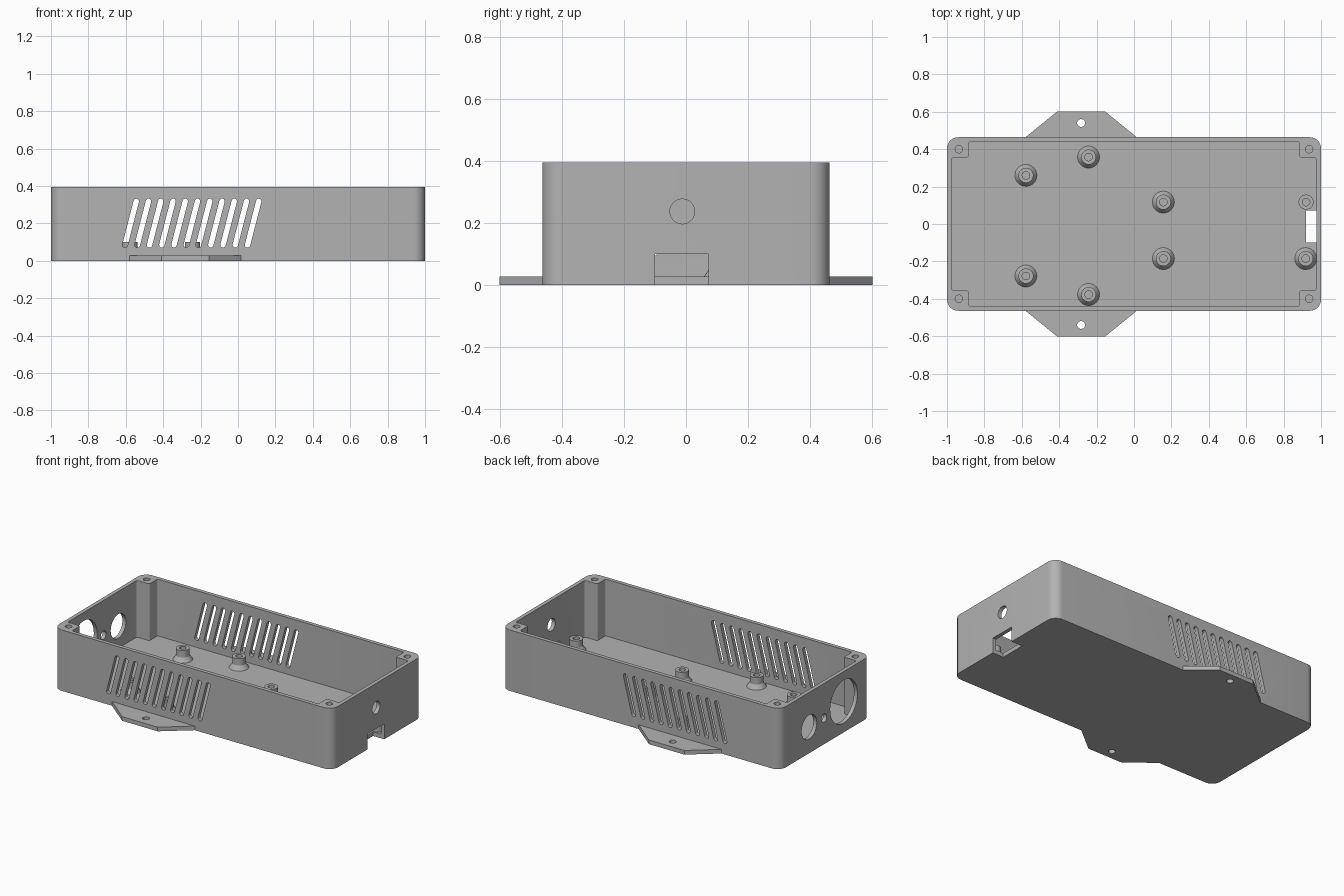
import bpy, bmesh, math
from mathutils import Vector

cube = bpy.data.objects.get("Cube")
if cube:
    bpy.data.objects.remove(cube, do_unlink=True)

grey = bpy.data.materials.new("plain grey")
grey.use_nodes = True
GREY = (0.45, 0.45, 0.45, 1)
grey.diffuse_color = GREY
grey.node_tree.nodes["Principled BSDF"].inputs["Base Color"].default_value = GREY

L, W, H = 1.0, 0.464, 0.395      # half length, half width, height
WALL, FLOOR = 0.025, 0.027


def make_object(name, bm):
    bmesh.ops.recalc_face_normals(bm, faces=bm.faces)
    mesh = bpy.data.meshes.new(name)
    bm.to_mesh(mesh)
    bm.free()
    mesh.materials.append(grey)
    obj = bpy.data.objects.new(name, mesh)
    bpy.context.collection.objects.link(obj)
    return obj


def add_prism(bm, points, lo, hi, axis="z"):
    """Extrude a flat outline along one axis."""
    place = {"x": lambda a, b: (lo, a, b),
             "y": lambda a, b: (a, lo, b),
             "z": lambda a, b: (a, b, lo)}[axis]
    face = bm.faces.new([bm.verts.new(place(a, b)) for a, b in points])
    out = bmesh.ops.extrude_face_region(bm, geom=[face])
    step = Vector([hi - lo if axis == c else 0 for c in "xyz"])
    bmesh.ops.translate(bm, vec=step, verts=[v for v in out["geom"]
                                             if isinstance(v, bmesh.types.BMVert)])


def rounded(points, r, steps=8):
    """Round each right-angled corner of an outline."""
    result = []
    for i, p in enumerate(points):
        p = Vector(p)
        u = (Vector(points[i - 1]) - p).normalized()
        v = (Vector(points[(i + 1) % len(points)]) - p).normalized()
        centre = p + r * (u + v)
        for k in range(steps + 1):
            t = math.pi / 2 * k / steps
            result.append(centre - r * (v * math.cos(t) + u * math.sin(t)))
    return result


def rect(x0, x1, y0, y1):
    return [(x0, y0), (x1, y0), (x1, y1), (x0, y1)]


def circle(x, y, r, n=32):
    return [(x + r * math.cos(2 * math.pi * k / n),
             y + r * math.sin(2 * math.pi * k / n)) for k in range(n)]


def slot(x0, z0, x1, z1, r, n=8):
    """Outline of a slanted slot with round ends."""
    a = math.atan2(z1 - z0, x1 - x0)
    points = []
    for x, z, start in ((x1, z1, a - math.pi / 2), (x0, z0, a + math.pi / 2)):
        for k in range(n + 1):
            t = start + math.pi * k / n
            points.append((x + r * math.cos(t), z + r * math.sin(t)))
    return points


def boolean(target, bm, operation):
    """Apply a boolean and drop the helper."""
    helper = make_object("helper", bm)
    mod = target.modifiers.new("boolean", "BOOLEAN")
    mod.operation, mod.object, mod.solver = operation, helper, "EXACT"
    graph = bpy.context.evaluated_depsgraph_get()
    mesh = bpy.data.meshes.new_from_object(target.evaluated_get(graph))
    target.modifiers.clear()
    target.data = mesh
    bpy.data.objects.remove(helper, do_unlink=True)


# Outer body
bm = bmesh.new()
add_prism(bm, rounded(rect(-L, L, -W, W), 0.06), 0, H)
case = make_object("case_shell", bm)

# Mounting tabs at front and back
for side in (-1, 1):
    bm = bmesh.new()
    add_prism(bm, [(-0.55, side * 0.44), (-0.58, side * W), (-0.41, side * 0.602),
                   (-0.155, side * 0.602), (0.015, side * W), (-0.015, side * 0.44)],
              0, FLOOR)
    boolean(case, bm, "UNION")

# Cavity, leaving a screw post in each corner
ix, iy, px, py = L - WALL, W - WALL, 0.885, 0.355
bm = bmesh.new()
add_prism(bm, rounded([(ix, -py), (ix, py), (px, py), (px, iy), (-px, iy), (-px, py),
                       (-ix, py), (-ix, -py), (-px, -py), (-px, -iy), (px, -iy),
                       (px, -py)], 0.012, 4), FLOOR, H + 0.1)
boolean(case, bm, "DIFFERENCE")

# All openings
bm = bmesh.new()
for i in range(11):                                   # slanted vents, both long walls
    x = -0.604 + i * 0.0655
    add_prism(bm, slot(x, 0.085, x + 0.06, 0.318, 0.0145), -0.55, 0.55, "y")
for y, z, r in ((-0.19, 0.2, 0.14), (0.012, 0.17, 0.027), (0.165, 0.17, 0.078)):
    add_prism(bm, circle(y, z, r), -1.1, -0.95, "x")  # left wall sockets
add_prism(bm, circle(-0.012, 0.237, 0.04), 0.95, 1.1, "x")
add_prism(bm, rect(-0.1, 0.072, -0.05, 0.1), 0.92, 1.1, "x")
for sy in (-1, 1):
    add_prism(bm, circle(-0.283, sy * 0.54, 0.021), -0.1, 0.1)
    for sx in (-1, 1):                                # screw holes in the posts
        add_prism(bm, circle(sx * 0.936, sy * 0.4, 0.02, 24), 0.2, H + 0.1)
boolean(case, bm, "DIFFERENCE")


def standoff(name, x, y, base):
    """Turned board support with a blind bore."""
    profile = [(0, 0.04), (0.02, 0.04), (0.02, 0.1), (0.04, 0.1),
               (0.04, 0.055), (base, FLOOR - 0.002), (0, FLOOR - 0.002)]
    bm = bmesh.new()
    verts = [bm.verts.new((r, 0, z)) for r, z in profile]
    edges = [bm.edges.new(pair) for pair in zip(verts, verts[1:])]
    bmesh.ops.spin(bm, geom=verts + edges, cent=(0, 0, 0), axis=(0, 0, 1),
                   angle=2 * math.pi, steps=32)
    bmesh.ops.remove_doubles(bm, verts=bm.verts, dist=0.0001)
    obj = make_object(name, bm)
    obj.location = (x, y, 0)
    return obj


# Board supports on the floor
spots = [(-0.578, 0.26), (-0.243, 0.358), (0.157, 0.117), (0.157, -0.185),
         (-0.578, -0.278), (-0.243, -0.377), (0.918, -0.185)]
parts = [case] + [standoff(f"standoff_{i + 1}", x, y, 0.06)
                  for i, (x, y) in enumerate(spots)]
parts.append(standoff("port_standoff", 0.92, 0.117, 0.04))

for obj in parts:
    bpy.ops.object.select_all(action="DESELECT")
    obj.select_set(True)
    bpy.context.view_layer.objects.active = obj
    bpy.ops.object.shade_smooth_by_angle(angle=math.radians(30))
